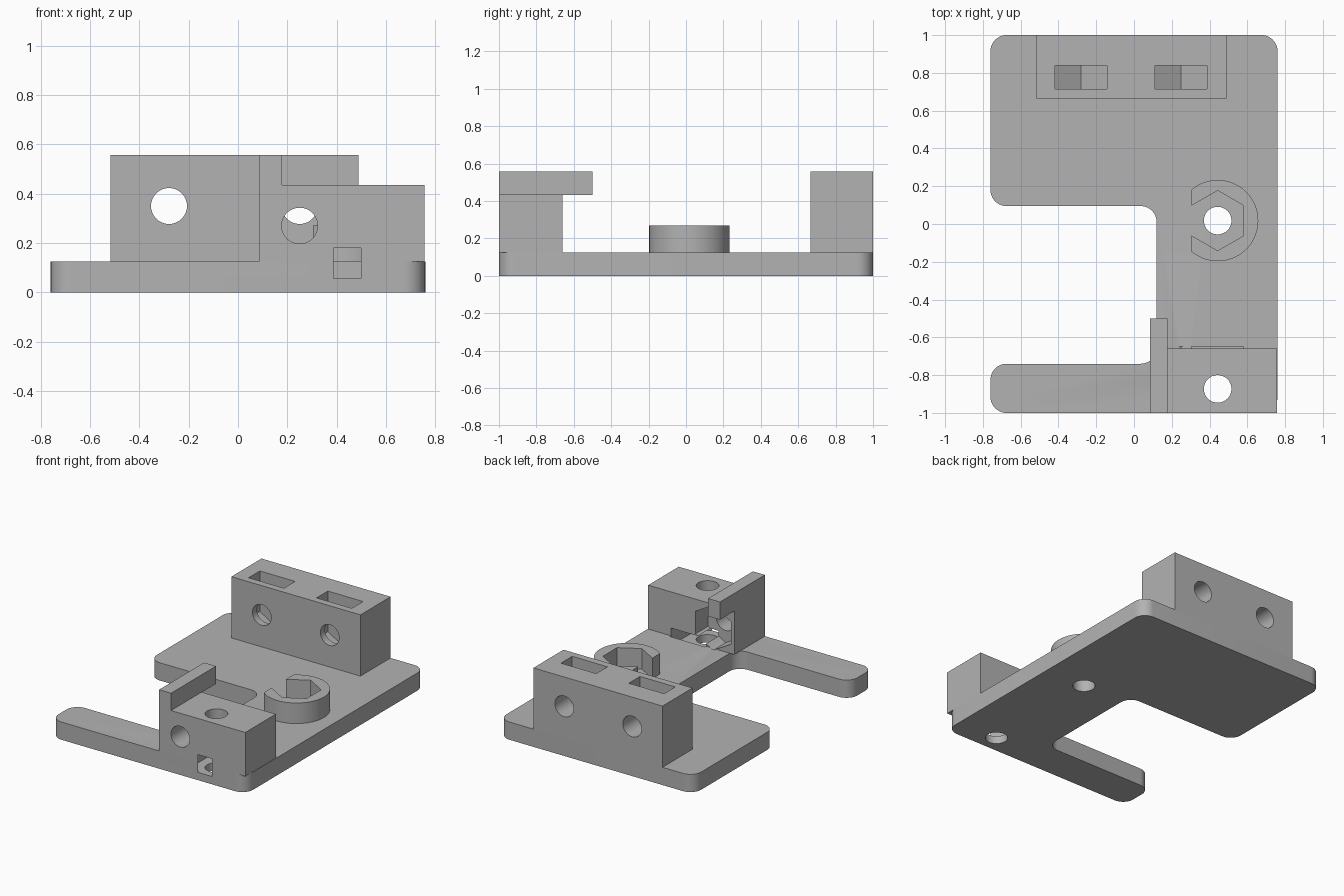
import bpy, bmesh
from math import sin, cos, pi, asin
from mathutils import Vector

cube = bpy.data.objects.get("Cube")
if cube:
    bpy.data.objects.remove(cube, do_unlink=True)

grey = bpy.data.materials.new("plain_grey")
grey.use_nodes = True
colour = (0.45, 0.45, 0.45, 1)
grey.diffuse_color = colour
grey.node_tree.nodes["Principled BSDF"].inputs["Base Color"].default_value = colour

HOLE = 0.073    # screw hole radius
NUT = 0.159     # nut trap corner radius
BASE = 0.125    # plate thickness


def prism(name, outline, lo, hi, axis="z"):
    """Extrude a closed outline along z (outline in x, y) or y (outline in x, z)."""
    bm = bmesh.new()
    place = (lambda u, v: (u, v, lo)) if axis == "z" else (lambda u, v: (u, lo, v))
    face = bm.faces.new([bm.verts.new(place(u, v)) for u, v in outline])
    top = bmesh.ops.extrude_face_region(bm, geom=[face])["geom"]
    shift = (0, 0, hi - lo) if axis == "z" else (0, hi - lo, 0)
    bmesh.ops.translate(bm, vec=shift, verts=[e for e in top if isinstance(e, bmesh.types.BMVert)])
    bmesh.ops.recalc_face_normals(bm, faces=bm.faces)
    mesh = bpy.data.meshes.new(name)
    bm.to_mesh(mesh)
    bm.free()
    mesh.materials.append(grey)
    obj = bpy.data.objects.new(name, mesh)
    bpy.context.collection.objects.link(obj)
    return obj


def rect(x0, x1, y0, y1):
    return [(x0, y0), (x1, y0), (x1, y1), (x0, y1)]


def ngon(x, y, r, n=48, start=0.0):
    return [(x + r * cos(start + 2 * pi * i / n), y + r * sin(start + 2 * pi * i / n)) for i in range(n)]


def nut(x, y):
    return ngon(x, y, NUT, 6, pi / 2)


def nut_slot(x, y, end):
    """Nut outline with its upper half stretched straight to the given end."""
    half = NUT * cos(pi / 6)
    return [(x - half, end), (x - half, y - NUT / 2), (x, y - NUT), (x + half, y - NUT / 2), (x + half, end)]


def rounded(corners, r, steps=10):
    pts = []
    for i, c in enumerate(corners):
        p = Vector(c)
        d1 = (Vector(corners[i - 1]) - p).normalized()
        d2 = (Vector(corners[(i + 1) % len(corners)]) - p).normalized()
        centre = p + r * (d1 + d2)
        for k in range(steps + 1):
            t = pi / 2 * k / steps
            pts.append(tuple(centre - r * (d2 * cos(t) + d1 * sin(t))))
    return pts


def cut(obj, cutters):
    for c in cutters:
        m = obj.modifiers.new("cut", "BOOLEAN")
        m.operation, m.solver, m.object = "DIFFERENCE", "EXACT", c
    bpy.context.view_layer.update()
    graph = bpy.context.evaluated_depsgraph_get()
    mesh = bpy.data.meshes.new_from_object(obj.evaluated_get(graph))
    obj.modifiers.clear()
    obj.data = mesh


# C-shaped base plate with a side arm
plate = prism("base_plate", rounded([(-0.76, -1), (0.76, -1), (0.76, 1), (-0.76, 1), (-0.76, 0.095),
                                     (0.12, 0.095), (0.12, -0.74), (-0.76, -0.74)], 0.085), 0, BASE)

# Upright blocks and the overhanging bar
rear = prism("rear_block", rect(-0.517, 0.49, 0.665, 1), BASE, 0.557)
front = prism("front_block", rect(0.085, 0.757, -1, -0.66), BASE, 0.435)
bar = prism("overhanging_bar", rect(0.085, 0.178, -1, -0.5), 0.432, 0.557)

# Nut collar, open on one flat
cx, cy, R = 0.443, 0.018, 0.215
half = NUT * cos(pi / 6)
a = pi - asin((R * R - half * half) ** 0.5 / R)
arc = [(cx + R * cos(-a + 2 * a * i / 48), cy + R * sin(-a + 2 * a * i / 48)) for i in range(49)]
inner = [(cx + NUT * cos(pi * k / 6), cy + NUT * sin(pi * k / 6)) for k in (5, 3, 1, -1, -3, -5)]
collar = prism("nut_collar", arc + inner, BASE, 0.27)

# Rear block: two screw holes with nut slots open at the top
rear_cuts = []
for x in (-0.28, 0.25):
    rear_cuts.append(prism("cut_hole", ngon(x, 0.35, HOLE), 0.5, 1.2, "y"))
    rear_cuts.append(prism("cut_slot", nut_slot(x, 0.35, 0.7), 0.715, 0.84, "y"))

# Front block: cross hole with rear nut trap, upright hole with nut slot
cross_hole = prism("cut_hole", ngon(0.25, 0.27, HOLE), -1.2, -0.5, "y")
trap = prism("cut_trap", nut(0.25, 0.27), -0.8, -0.648, "y")
upright_hole = prism("cut_hole", ngon(0.443, -0.873, HOLE), -0.2, 0.7)
slot = prism("cut_slot", nut_slot(0.443, -0.873, -0.648), 0.055, 0.18)
collar_hole = prism("cut_hole", ngon(cx, cy, HOLE), -0.2, 0.7)

cut(rear, rear_cuts)
cut(front, [cross_hole, trap, upright_hole, slot])
cut(plate, [trap, upright_hole, slot, collar_hole])
for c in rear_cuts + [cross_hole, trap, upright_hole, slot, collar_hole]:
    bpy.data.objects.remove(c, do_unlink=True)

# Smooth the round walls, keep the edges sharp
bpy.ops.object.select_all(action="DESELECT")
for obj in (plate, rear, front, bar, collar):
    obj.select_set(True)
bpy.context.view_layer.objects.active = plate
bpy.ops.object.shade_smooth_by_angle(angle=pi / 6)
